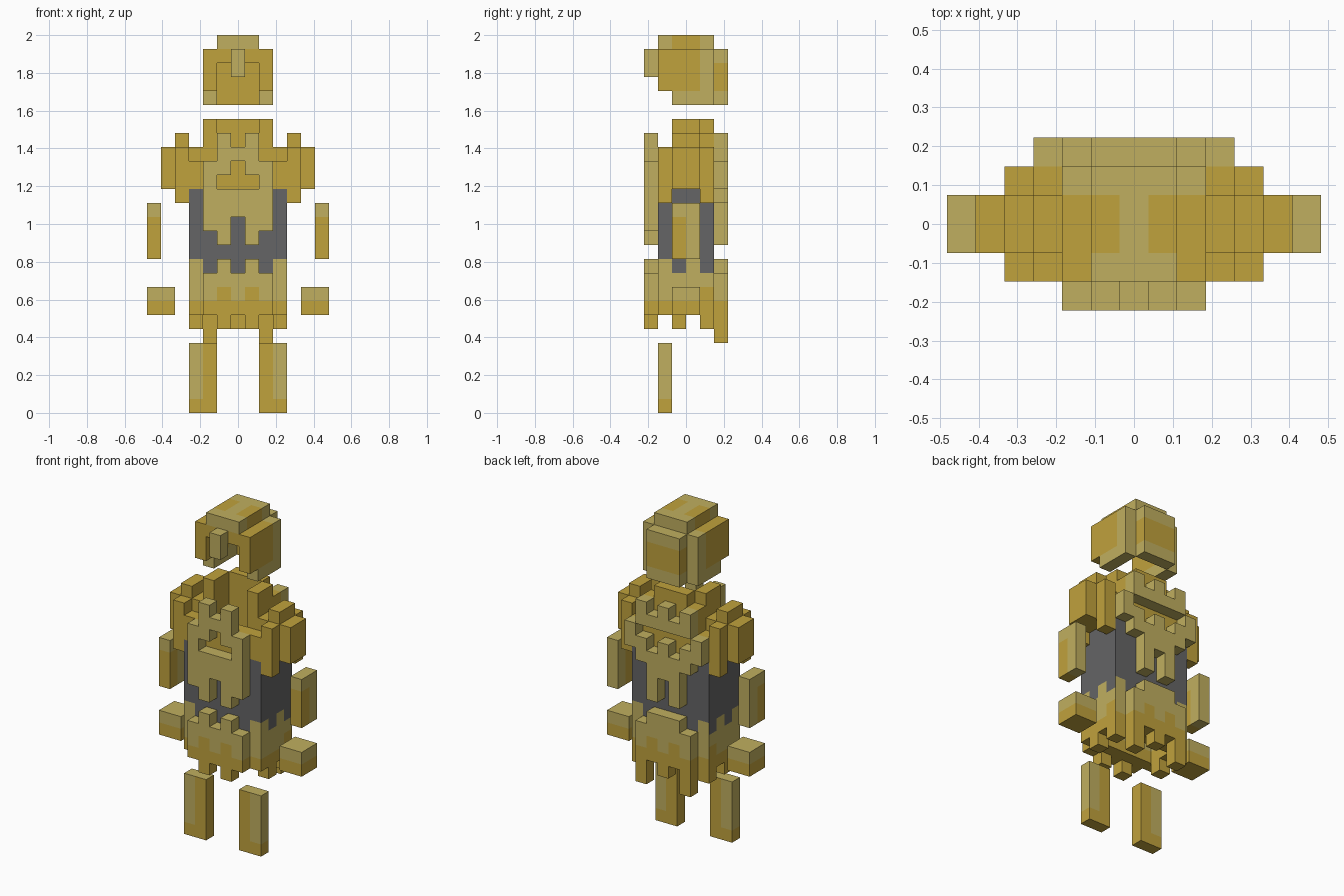
import bpy, bmesh
from mathutils import Vector

if "Cube" in bpy.data.objects:
    bpy.data.objects.remove(bpy.data.objects["Cube"], do_unlink=True)

U = 2 / 27                      # size of one block
GOLD, TAN, GREY = 0, 1, 2


def material(name, rgb):
    m = bpy.data.materials.new(name)
    m.use_nodes = True
    m.diffuse_color = (*rgb, 1)
    bsdf = m.node_tree.nodes["Principled BSDF"]
    bsdf.inputs["Base Color"].default_value = (*rgb, 1)
    bsdf.inputs["Roughness"].default_value = 0.8
    return m


MATS = [material("gold", (0.53, 0.36, 0.046)),
        material("pale_gold", (0.53, 0.43, 0.115)),
        material("dark_grey", (0.13, 0.13, 0.133))]

SIDES = [Vector(d) for d in ((1, 0, 0), (-1, 0, 0), (0, 1, 0),
                             (0, -1, 0), (0, 0, 1), (0, 0, -1))]


def part(name, boxes, rule, cut=(), sides=(1, -1)):
    """Shell of joined blocks. Box: first and last x column, y range, z range;
    every box is mirrored in x. The rule picks the colour of each block face."""
    def fill(bs):
        return {(s * x, y, z) for a, b, y0, y1, z0, z1 in bs for s in sides
                for x in range(a, b + 1) for y in range(y0, y1)
                for z in range(z0, z1)}
    cells = fill(boxes) - fill(cut)
    bm = bmesh.new()
    for c in sorted(cells):
        mid = Vector(c) + Vector((0, 0.5, 0.5))
        for n in SIDES:
            if tuple(int(v) for v in Vector(c) + n) in cells:
                continue
            t = Vector((n.y, n.z, n.x))
            b = n.cross(t)
            p = mid + n * 0.5
            f = bm.faces.new([bm.verts.new((p + (t * i + b * j) * 0.5) * U)
                              for i, j in ((-1, -1), (1, -1), (1, 1), (-1, 1))])
            r = rule(p, n) if callable(rule) else rule
            f.material_index = r
    bmesh.ops.remove_doubles(bm, verts=bm.verts, dist=1e-4)
    bmesh.ops.dissolve_limit(bm, angle_limit=0.01, verts=bm.verts,
                             edges=bm.edges, delimit={'MATERIAL', 'NORMAL'})
    me = bpy.data.meshes.new(name)
    bm.to_mesh(me)
    bm.free()
    for m in MATS:
        me.materials.append(m)
    ob = bpy.data.objects.new(name, me)
    bpy.context.collection.objects.link(ob)
    return ob


# ---- colour rules -------------------------------------------------------
def crown_rule(p, n):
    if n.z < 0:
        return GOLD
    return GOLD if abs(p.y) < 1 and abs(p.x) > 0.6 else TAN


def cheek_rule(p, n):
    return TAN if p.z < 23 or p.y > 1 else GOLD


def nape_rule(p, n):
    return GOLD if n.y < 0 or 23 < p.z < 25 else TAN


def skirt_rule(p, n):
    if p.z < 8:
        return GOLD
    bump = abs(abs(p.x) - 1) < 0.4 if n.y else 1 < p.y < 2
    return GOLD if n.z == 0 and p.z < 9 and bump else TAN


def ring_rule(p, n):
    if 10 < p.z < 11 and n.z == 0:
        if abs(p.x) < 2.6 or (n.x and (-1 < p.y < 0 or 1 < p.y < 2)):
            return GREY
    return skirt_rule(p, n)


def arm_rule(p, n):
    return GOLD if p.z < 14 and p.y < 0 and n.z <= 0 else TAN


def hand_rule(p, n):
    return TAN if p.z > 8 else GOLD


def shin_rule(p, n):
    return TAN if p.z > 1 and (abs(p.x) > 2.5 or n.z > 0) else GOLD


# ---- helmet ---------------------------------------------------------------
part("helmet_crown", [(-1, 1, -2, 2, 26, 27)], crown_rule)
part("helmet_brow", [(-1, 1, -2, -1, 25, 26)], GOLD)
part("helmet_cheeks", [(2, 2, -2, 2, 23, 26), (2, 2, -1, 2, 22, 23)], cheek_rule)
part("helmet_nape", [(-1, 1, 2, 3, 22, 26)], nape_rule)
part("nose_guard", [(0, 0, -3, -2, 24, 26)], TAN)

# ---- upper body -----------------------------------------------------------
part("collar", [(2, 2, -1, 1, 18, 21), (-1, 1, 1, 2, 18, 21),
                (2, 2, 1, 2, 18, 20)], GOLD)
part("breast_shell", [(-3, 3, -2, -1, 16, 18), (-3, 3, 1, 2, 16, 18),
                      (3, 3, -1, 1, 16, 19)], GOLD)
part("shoulder_guards", [(4, 4, -2, 2, 16, 19), (4, 4, -2, -1, 15, 16),
                         (4, 4, 1, 2, 15, 16), (4, 4, -1, 1, 19, 20),
                         (5, 5, -1, 1, 16, 19)], GOLD)
part("waist_band", [(-3, 3, -2, -1, 11, 16), (-3, 3, 1, 2, 11, 16),
                    (3, 3, -1, 1, 11, 16)], GREY)

# Notched chest plate with a stepped opening
part("chest_plate", [(-2, 2, -3, -2, 13, 18), (-1, 1, -3, -2, 18, 19),
                     (1, 1, -3, -2, 19, 20), (1, 1, -3, -2, 12, 13)], TAN,
     cut=[(-1, 1, -3, -2, 16, 17), (0, 0, -3, -2, 17, 18),
          (0, 0, -3, -2, 13, 14)])

# Wider back plate with a long slot
part("back_plate", [(-3, 3, 2, 3, 16, 18), (-2, 2, 2, 3, 18, 19),
                    (2, 2, 2, 3, 19, 20), (0, 0, 2, 3, 19, 20),
                    (-2, 2, 2, 3, 15, 16), (-1, 1, 2, 3, 14, 15),
                    (1, 1, 2, 3, 12, 14)], TAN,
     cut=[(-2, 2, 2, 3, 17, 18), (1, 1, 2, 3, 16, 17)])

# ---- skirt ------------------------------------------------------------------
part("skirt_ring", [(-3, 3, -2, -1, 7, 11), (-3, 3, 1, 2, 7, 11),
                    (3, 3, -1, 1, 7, 11), (3, 3, -1, 0, 6, 7),
                    (3, 3, 1, 2, 6, 7)], ring_rule)
part("skirt_front_plate", [(-2, 2, -3, -2, 7, 10), (1, 1, -3, -2, 10, 11),
                           (1, 1, -3, -2, 6, 7)], skirt_rule)
part("skirt_back_plate", [(-2, 2, 2, 3, 7, 10), (-1, 1, 2, 3, 10, 11),
                          (0, 0, 2, 3, 6, 7), (2, 2, 2, 3, 5, 7)], skirt_rule)

# ---- limbs ------------------------------------------------------------------
for side, s in (("left", 1), ("right", -1)):
    part(side + "_arm_guard", [(6, 6, -1, 1, 11, 15)], arm_rule, sides=(s,))
    part(side + "_hand_guard", [(5, 6, -1, 1, 7, 9)], hand_rule, sides=(s,))
    part(side + "_shin_guard", [(2, 3, -2, -1, 0, 5)], shin_rule, sides=(s,))
